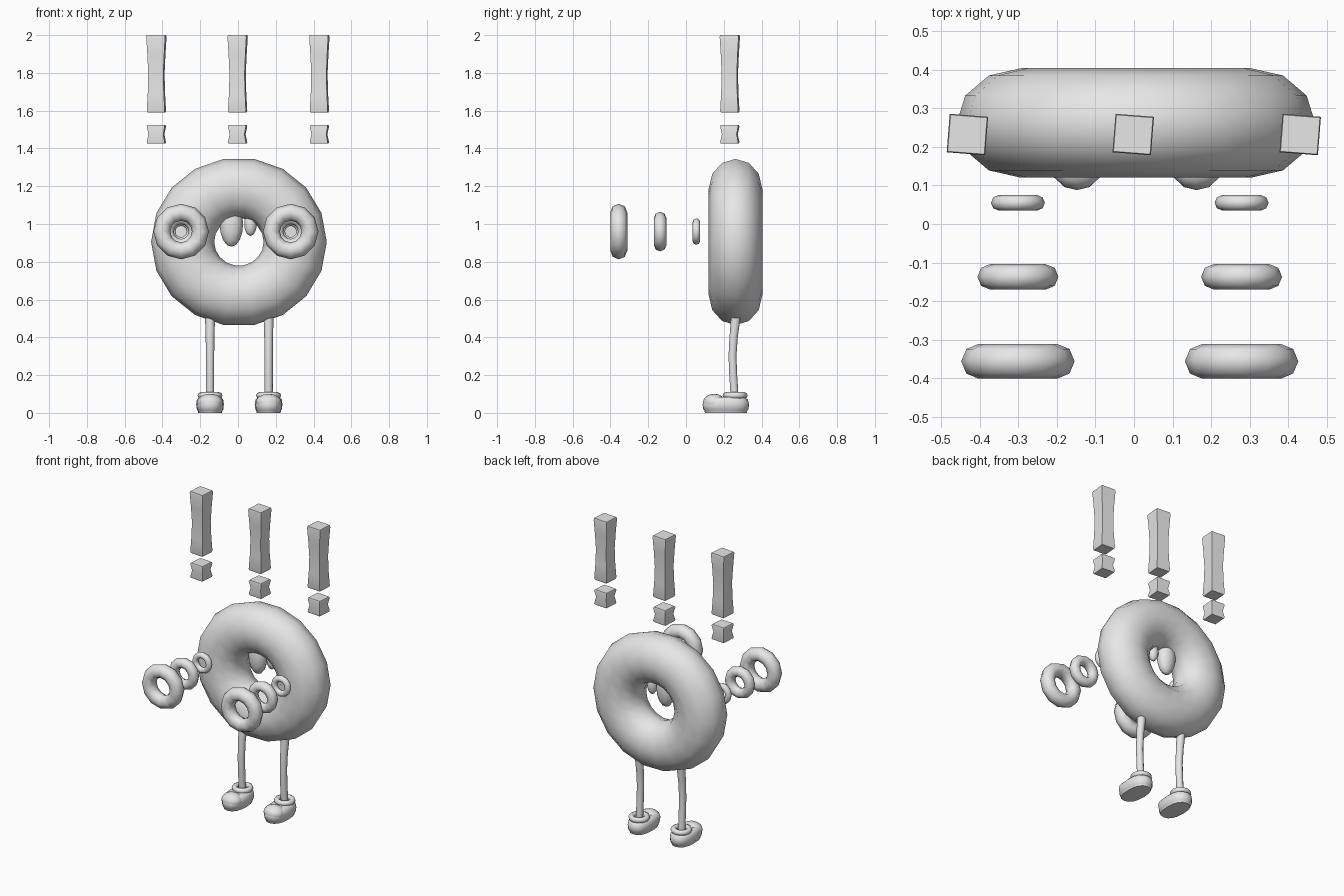
import bpy, bmesh, math
from mathutils import Vector

cube = bpy.data.objects.get("Cube")
if cube:
    bpy.data.objects.remove(cube)

grey = bpy.data.materials.new("plain grey")
grey.use_nodes = True
grey.diffuse_color = (0.8, 0.8, 0.8, 1)
grey.node_tree.nodes["Principled BSDF"].inputs["Base Color"].default_value = (0.8, 0.8, 0.8, 1)


def finish(obj, name, angle=60):
    obj.name = name
    obj.data.materials.append(grey)
    bpy.ops.object.select_all(action="DESELECT")
    obj.select_set(True)
    bpy.context.view_layer.objects.active = obj
    bpy.ops.object.transform_apply(location=False, rotation=True, scale=True)
    bpy.ops.object.shade_smooth_by_angle(angle=math.radians(angle))
    return obj


def ring(name, loc, major, minor, segs, sides, scale=(1, 1, 1), upright=True):
    bpy.ops.mesh.primitive_torus_add(
        location=loc, rotation=(math.pi / 2 if upright else 0, 0, 0),
        major_radius=major, minor_radius=minor,
        major_segments=segs, minor_segments=sides)
    obj = bpy.context.object
    obj.scale = scale
    return finish(obj, name)


def ball(name, loc, scale):
    bpy.ops.mesh.primitive_uv_sphere_add(segments=12, ring_count=8, radius=1, location=loc)
    obj = bpy.context.object
    obj.scale = scale
    return finish(obj, name)


def outline(center, rx, ry, sides, power=2.0, turn=0.0):
    """Horizontal superellipse cross-section."""
    pts = []
    for i in range(sides):
        a = turn + math.tau * i / sides
        c, s = math.cos(a), math.sin(a)
        x = math.copysign(abs(c) ** (2 / power), c) * rx
        y = math.copysign(abs(s) ** (2 / power), s) * ry
        pts.append(Vector(center) + Vector((x, y, 0)))
    return pts


def loft(name, sections, angle=60):
    bm = bmesh.new()
    rows = [[bm.verts.new(p) for p in sec] for sec in sections]
    n = len(rows[0])
    for low, high in zip(rows, rows[1:]):
        for i in range(n):
            j = (i + 1) % n
            bm.faces.new((low[i], low[j], high[j], high[i]))
    bm.faces.new(rows[0][::-1])
    bm.faces.new(rows[-1])
    mesh = bpy.data.meshes.new(name)
    bm.to_mesh(mesh)
    bm.free()
    obj = bpy.data.objects.new(name, mesh)
    bpy.context.collection.objects.link(obj)
    return finish(obj, name, angle)


# Ring-shaped body, slightly flattened in depth and height
ring("body", (0.005, 0.262, 0.905), 0.298, 0.167, 18, 12, (1, 0.96, 0.85))

# Drips hanging inside the hole
ball("large_drip", (-0.035, 0.26, 1.0), (0.062, 0.05, 0.12))
ball("small_drip", (0.066, 0.26, 1.0), (0.033, 0.03, 0.063))

# Rings floating in front, growing with distance
for side, x in (("right", -0.301), ("left", 0.279)):
    for size, y, major, minor in (("large", -0.356, 0.102, 0.045),
                                  ("medium", -0.137, 0.072, 0.033),
                                  ("small", 0.055, 0.05, 0.02)):
        ring(f"{side}_{size}_floating_ring", (x, y, 0.96), major, minor, 12, 8)

# Legs, cuffs and shoes
leg_path = ((0.09, 0.257, 0.022), (0.2, 0.25, 0.022), (0.3, 0.246, 0.022),
            (0.4, 0.252, 0.023), (0.49, 0.262, 0.026), (0.55, 0.265, 0.026))
shoe_levels = ((0, 0.86, 0.9), (0.014, 0.9, 0.93), (0.018, 0.95, 0.97),
               (0.045, 1, 1), (0.07, 0.95, 0.95), (0.085, 0.75, 0.78))
for side, x in (("right", -0.148), ("left", 0.162)):
    loft(f"{side}_leg", [outline((x, y, z), r, r, 10) for z, y, r in leg_path])
    loft(f"{side}_shoe", [outline((x, 0.211, z), 0.0735 * sx, 0.123 * sy, 16, 2.4)
                          for z, sx, sy in shoe_levels])
    ball(f"{side}_shoe_toe", (x, 0.15, 0.055), (0.068, 0.06, 0.046))
    ring(f"{side}_cuff", (x, 0.26, 0.092), 0.048, 0.018, 12, 8, upright=False)


# Waisted square bars with dots beneath them
def waisted_block(name, x, bottom, top, levels):
    turn = math.radians(40.5)
    height = top - bottom
    loft(name, [outline((x, 0.232, bottom + height * t), w * 0.0693, w * 0.0693, 4, 2, turn)
                for t, w in levels], 50)


bar_levels = ((0, 0.9), (0.025, 0.97), (0.25, 0.87), (0.5, 0.82),
              (0.75, 0.91), (0.975, 1.02), (1, 0.97))
dot_levels = ((0, 0.9), (0.08, 0.97), (0.5, 0.8), (0.92, 0.97), (1, 0.9))
for side, x in (("right", -0.432), ("middle", -0.002), ("left", 0.431)):
    waisted_block(f"{side}_mark_bar", x, 1.59, 2.0, bar_levels)
    waisted_block(f"{side}_mark_dot", x, 1.425, 1.525, dot_levels)
